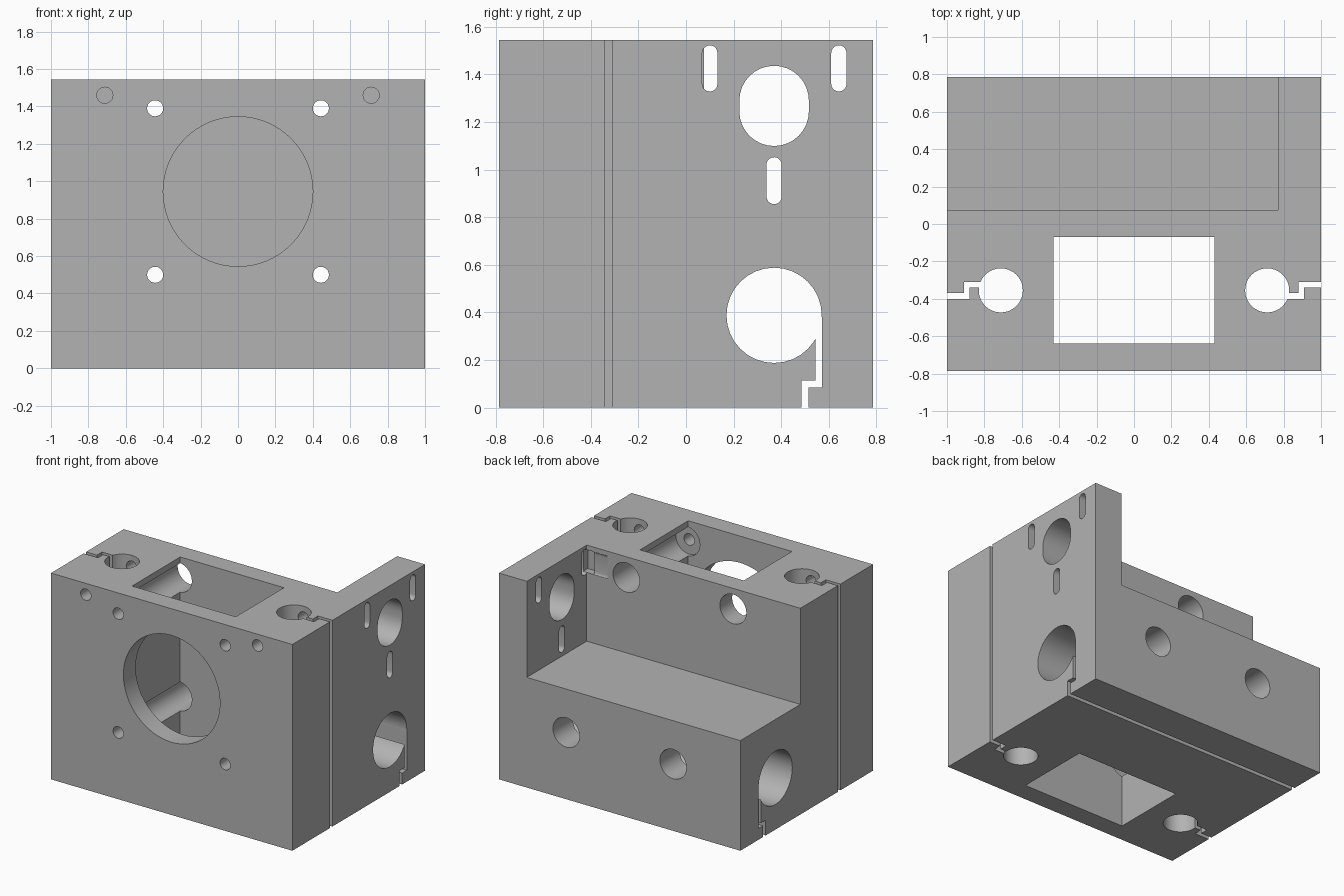
import bpy, bmesh
from math import cos, sin, pi, radians

cube = bpy.data.objects.get("Cube")
if cube:
    bpy.data.objects.remove(cube, do_unlink=True)

grey = bpy.data.materials.new("plain grey")
grey.use_nodes = True
colour = (0.45, 0.45, 0.45, 1)
grey.diffuse_color = colour
grey.node_tree.nodes["Principled BSDF"].inputs["Base Color"].default_value = colour


def prism(name, profile, axis, lo, hi):
    """Extrude a 2D profile along an axis, in the order x, y, z of the other two."""
    place = {"x": lambda a, b, d: (d, a, b),
             "y": lambda a, b, d: (a, d, b),
             "z": lambda a, b, d: (a, b, d)}[axis]
    bm = bmesh.new()
    ends = [[bm.verts.new(place(a, b, d)) for a, b in profile] for d in (lo, hi)]
    bm.faces.new(ends[0])
    bm.faces.new(ends[1])
    n = len(profile)
    for i in range(n):
        j = (i + 1) % n
        bm.faces.new((ends[0][i], ends[0][j], ends[1][j], ends[1][i]))
    bmesh.ops.recalc_face_normals(bm, faces=bm.faces)
    mesh = bpy.data.meshes.new(name)
    bm.to_mesh(mesh)
    bm.free()
    mesh.materials.append(grey)
    obj = bpy.data.objects.new(name, mesh)
    bpy.context.collection.objects.link(obj)
    return obj


def rect(a0, a1, b0, b1):
    return [(a0, b0), (a1, b0), (a1, b1), (a0, b1)]


def circle(a, b, r, n=32):
    return [(a + r * cos(2 * pi * i / n), b + r * sin(2 * pi * i / n)) for i in range(n)]


def slot(a, b0, b1, r, n=16):
    """Upright slot with round ends centred at b0 and b1."""
    top = [(a + r * cos(pi * i / n), b1 + r * sin(pi * i / n)) for i in range(n + 1)]
    low = [(a - r * cos(pi * i / n), b0 - r * sin(pi * i / n)) for i in range(n + 1)]
    return top + low


# Main block, solid
block = prism("mount_block", rect(-1, 1, -0.785, 0.785), "y", 0, 1)
bpy.data.objects.remove(block, do_unlink=True)
block = prism("mount_block", rect(-1, 1, -0.785, 0.785), "z", 0, 1.545)
cutters = []


def cut(name, *args):
    cutters.append(prism(name + "_cutter", *args))


# Rear step leaving a side wall, and the motor-style cavity
cut("rear_step", rect(-1.2, 0.77, 0.075, 1), "z", 0.825, 1.8)
cut("cavity", rect(-0.43, 0.43, -0.64, -0.07), "z", -0.2, 1.8)
cut("front_opening", circle(0, 0.945, 0.4, 64), "y", -1, -0.5)

# Screw holes with wide rear counterbores
for x in (-0.443, 0.443):
    for z in (0.5, 1.39):
        cut("screw_hole", circle(x, z, 0.043, 24), "y", -1, 0)
        cut("counterbore", circle(x, z, 0.11), "y", -0.67, 1)

# Upright rod bores, each with a stepped clamp slit and a clamp screw hole
slit = [(0.8, -0.4), (0.91, -0.4), (0.91, -0.34), (1.1, -0.34),
        (1.1, -0.31), (0.88, -0.31), (0.88, -0.37), (0.8, -0.37)]
for s in (1, -1):
    cut("rod_bore", circle(s * 0.712, -0.355, 0.118), "z", -0.2, 1.8)
    cut("rod_slit", [(s * x, -0.355 + s * (y + 0.355)) for x, y in slit], "z", -0.2, 1.8)
    cut("clamp_hole", circle(s * 0.712, 1.46, 0.043, 24), "y", -1, -0.1)
cut("nut_pocket", rect(0.71, 0.80, 0.02, 0.13), "z", 1.34, 1.51)

# Cross bore with its stepped slit down to the base
cut("cross_bore", circle(0.37, 0.388, 0.2), "x", -1.2, 1.2)
cut("cross_slit", [(0.485, -0.2), (0.515, -0.2), (0.515, 0.085), (0.572, 0.085),
                   (0.572, 0.38), (0.543, 0.38), (0.543, 0.115), (0.485, 0.115)],
    "x", -1.2, 1.2)

# Openings in the side wall
cut("wall_opening", slot(0.37, 1.245, 1.29, 0.146), "x", 0.6, 1.2)
for y, z0, z1 in ((0.1, 1.36, 1.49), (0.642, 1.36, 1.49), (0.37, 0.887, 1.02)):
    cut("wall_slot", slot(y, z0, z1, 0.032, 10), "x", 0.6, 1.2)

# Carve the block
bpy.ops.object.select_all(action="DESELECT")
bpy.context.view_layer.objects.active = block
block.select_set(True)
for c in cutters:
    c.hide_render = True
    mod = block.modifiers.new(c.name, "BOOLEAN")
    mod.operation = "DIFFERENCE"
    mod.solver = "EXACT"
    mod.object = c
    bpy.ops.object.modifier_apply(modifier=mod.name)
    bpy.data.objects.remove(c, do_unlink=True)
bpy.ops.object.shade_smooth_by_angle(angle=radians(30))
